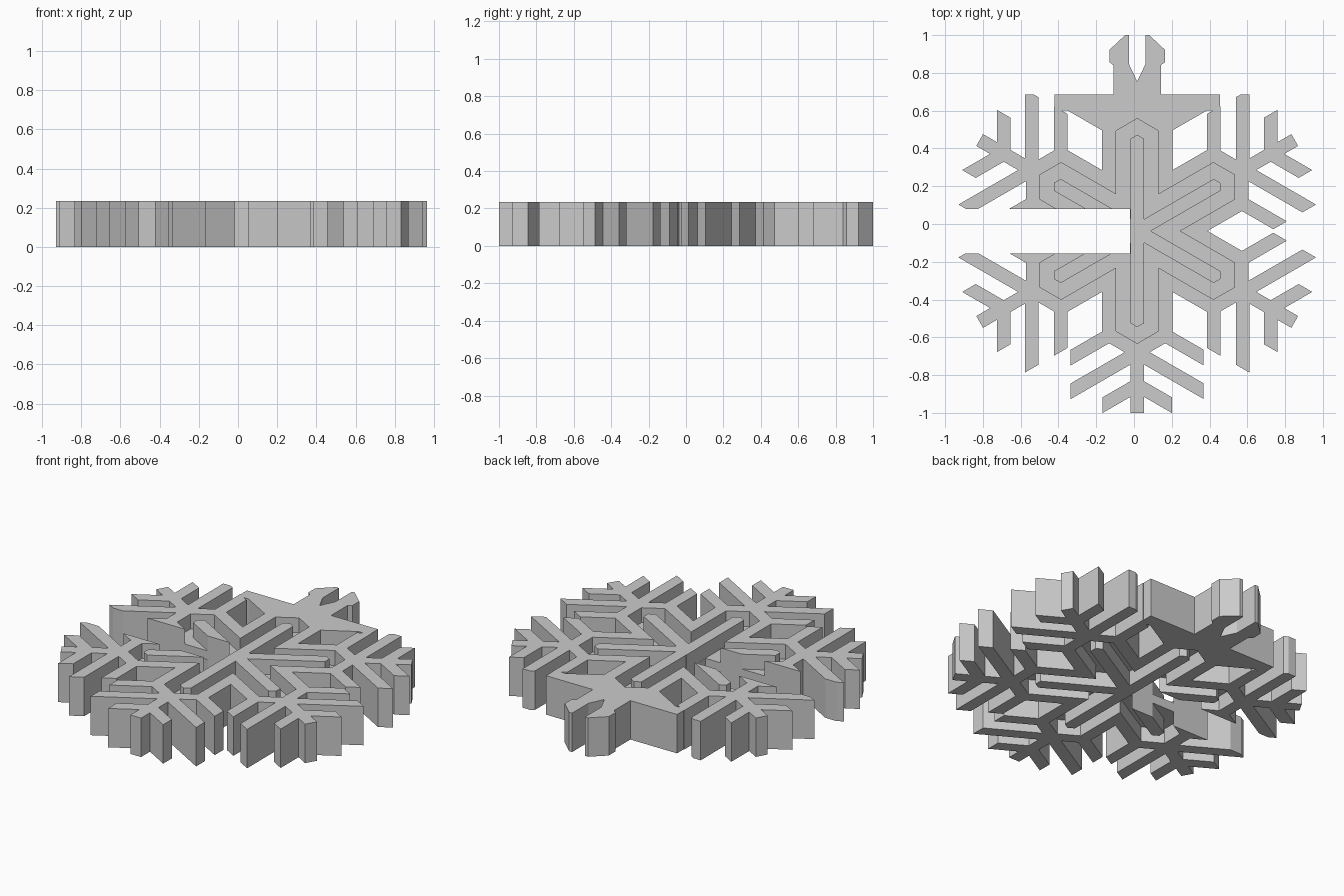
import bpy, bmesh, math
from mathutils import Vector
from mathutils.geometry import delaunay_2d_cdt

if "Cube" in bpy.data.objects:
    bpy.data.objects.remove(bpy.data.objects["Cube"], do_unlink=True)

CENTRE = Vector((0.017, -0.037))
HEIGHT = 0.235
FLOOR = (0.09, 0.145)      # bottom and top of the web inside the grooves
STROKE = 0.036             # half width of the spines and twigs
SLOPE = math.tan(math.radians(30))

grey = bpy.data.materials.new("plain_grey")
grey.use_nodes = True
grey.diffuse_color = (0.6, 0.6, 0.6, 1)
grey.node_tree.nodes["Principled BSDF"].inputs["Base Color"].default_value = (0.6, 0.6, 0.6, 1)

shapes = []                # (label, outline) pairs in plan


def add(label, points):
    """Store an outline, always counter-clockwise."""
    pts = [Vector(p) for p in points]
    area = sum(a.cross(b) for a, b in zip(pts, pts[1:] + pts[:1]))
    shapes.append((label, pts if area > 0 else pts[::-1]))


def add_arm(label, angle, points):
    """Store an outline given as (sideways, outward) along one arm."""
    out = Vector((math.cos(angle), math.sin(angle)))
    side = Vector((out.y, -out.x))
    add(label, [CENTRE + side * v + out * r for v, r in points])


def lobe(half, corner, tip):
    return [(-half, 0), (half, 0), (half, corner), (0, tip), (-half, corner)]


def box(x0, y0, x1, y1):
    return [(x0, y0), (x1, y0), (x1, y1), (x0, y1)]


# six arms: rim, groove, inner spine, outer spine and three pairs of twigs
half_rise = STROKE / math.cos(math.radians(30))
for i in range(6):
    angle = math.radians(30 + 60 * i)
    add_arm("body", angle, lobe(0.186, 0.573, 0.68))
    add_arm("groove", angle, lobe(0.112, 0.53, 0.595))
    add_arm("spine", angle, lobe(STROKE, 0.488, 0.509))
    add_arm("body", angle, box(-STROKE, 0.6, STROKE, 0.963))
    for root, reach in ((0.467, 0.352), (0.645, 0.352), (0.816, 0.184)):
        for s in (-1, 1):
            end = root + SLOPE * reach
            add_arm("body", angle, [(0, root - half_rise), (s * reach, end - half_rise),
                                    (s * reach, end + half_rise), (0, root + half_rise)])

# filled bridge across the top, and the split hanger above it
add("body", [(-0.42, 0.685), (-0.42, 0.6), (-0.35, 0.6), (-0.168, 0.495), (-0.168, 0.45),
             (0.203, 0.45), (0.203, 0.495), (0.385, 0.6), (0.455, 0.6), (0.455, 0.685)])
half_hanger = [(0.125, 0.685), (0.125, 0.84), (0.147, 0.857), (0.147, 0.922),
               (0.064, 1.0), (0.043, 1.0), (0.043, 0.845), (0, 0.755)]
mirrored = [(-x, y) for x, y in half_hanger[-2::-1]]
add("hanger", [(x + 0.017, y) for x, y in half_hanger + mirrored])

# areas taken away: everything above the bridge, and the slot on one side
add("cut", box(-1.2, 0.685, 1.2, 1.2))
add("cut", box(-1.2, -0.157, -0.02, 0.08))

# merge all outlines into one flat partition
points, loops = [], []
for label, outline in shapes:
    loops.append(list(range(len(points), len(points) + len(outline))))
    points.extend(outline)
verts, _, tris, _, _, origins = delaunay_2d_cdt(points, [], loops, 0, 1e-5)


def region(owners):
    labels = {shapes[k][0] for k in owners}
    if "hanger" in labels:
        return "hanger"
    if "cut" in labels:
        return None
    if "spine" in labels:
        return "body"
    if "groove" in labels:
        return "groove"
    return "body" if "body" in labels else None


regions = [region(o) for o in origins]


def extrude_region(name, label, z0, z1):
    """Raise one region of the partition into a solid part."""
    bm = bmesh.new()
    made = {}
    for tri, tag in zip(tris, regions):
        if tag != label:
            continue
        for k in tri:
            if k not in made:
                made[k] = bm.verts.new((verts[k].x, verts[k].y, z0))
        bm.faces.new([made[k] for k in tri])
    extruded = bmesh.ops.extrude_face_region(bm, geom=bm.faces[:], use_keep_orig=True)
    top = [g for g in extruded["geom"] if isinstance(g, bmesh.types.BMVert)]
    bmesh.ops.translate(bm, verts=top, vec=(0, 0, z1 - z0))
    bmesh.ops.recalc_face_normals(bm, faces=bm.faces[:])
    bmesh.ops.dissolve_limit(bm, angle_limit=0.01, verts=bm.verts[:], edges=bm.edges[:])
    mesh = bpy.data.meshes.new(name)
    bm.to_mesh(mesh)
    bm.free()
    mesh.materials.append(grey)
    obj = bpy.data.objects.new(name, mesh)
    bpy.context.scene.collection.objects.link(obj)
    return obj


extrude_region("snowflake_body", "body", 0, HEIGHT)
extrude_region("groove_web", "groove", *FLOOR)
extrude_region("hanger", "hanger", 0, HEIGHT)
